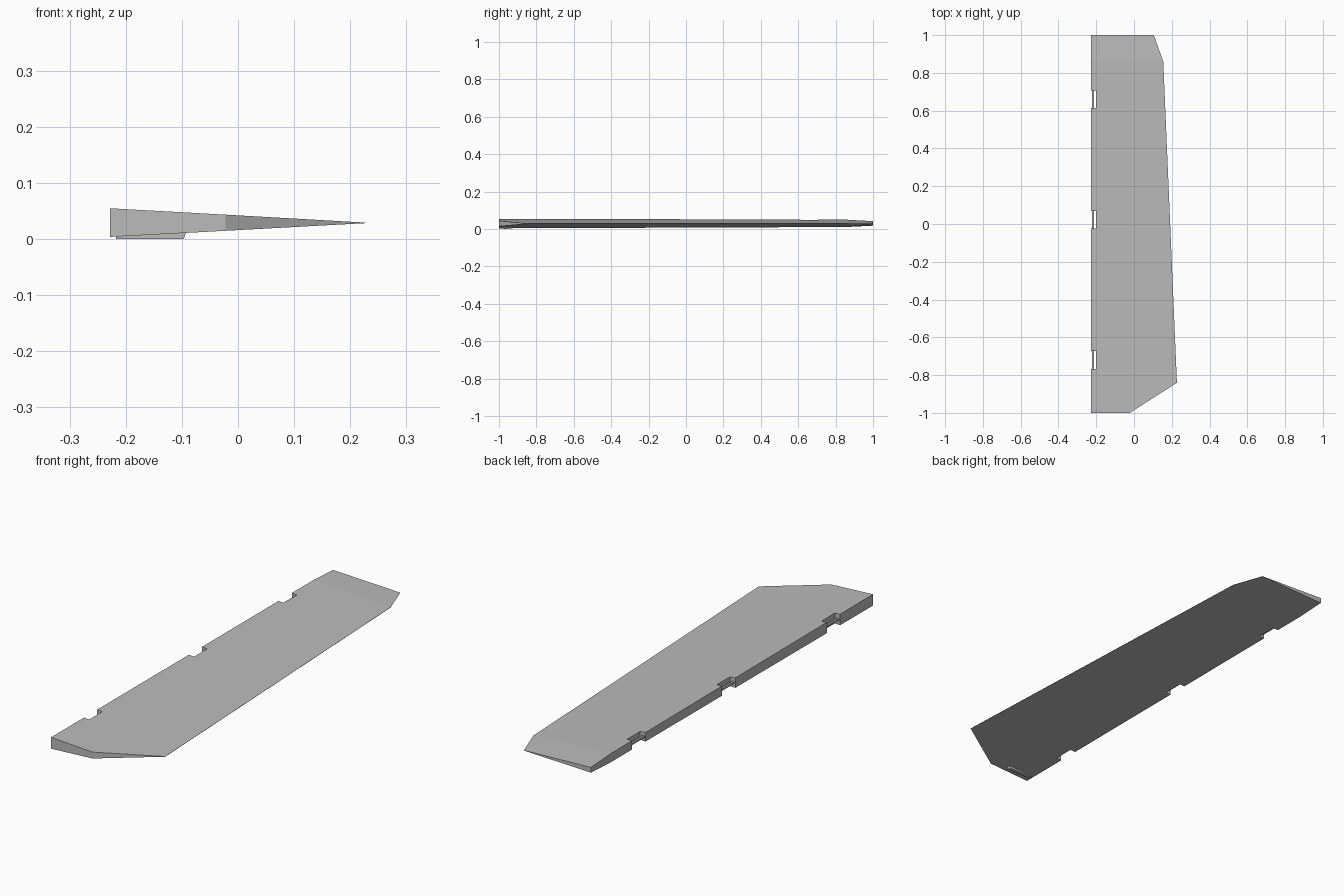
import bpy
import bmesh
from mathutils import Vector

if "Cube" in bpy.data.objects:
    bpy.data.objects.remove(bpy.data.objects["Cube"], do_unlink=True)

grey = bpy.data.materials.new("light grey")
grey.use_nodes = True
colour = (0.5, 0.5, 0.5, 1)
grey.diffuse_color = colour
grey.node_tree.nodes["Principled BSDF"].inputs["Base Color"].default_value = colour

LEAD = -0.228


def finish(name, bm):
    bmesh.ops.recalc_face_normals(bm, faces=bm.faces[:])
    mesh = bpy.data.meshes.new(name)
    bm.to_mesh(mesh)
    bm.free()
    mesh.materials.append(grey)
    obj = bpy.data.objects.new(name, mesh)
    bpy.context.collection.objects.link(obj)
    return obj


def loft(name, sections, cut=None):
    """Join matching cross-sections and cap both ends."""
    bm = bmesh.new()
    rings = [[bm.verts.new(p) for p in s] for s in sections]
    n = len(rings[0])
    for a, b in zip(rings, rings[1:]):
        for i in range(n):
            j = (i + 1) % n
            bm.faces.new((a[i], a[j], b[j], b[i]))
    bm.faces.new(rings[0])
    bm.faces.new(rings[-1])
    if cut:
        res = bmesh.ops.bisect_plane(bm, geom=bm.verts[:] + bm.edges[:] + bm.faces[:],
                                     plane_co=cut[0], plane_no=cut[1], clear_outer=True)
        edges = [e for e in res["geom_cut"] if isinstance(e, bmesh.types.BMEdge)]
        bmesh.ops.holes_fill(bm, edges=edges)
    return finish(name, bm)


def box(name, x0, x1, y0, y1, z0, z1):
    ring = [(x0, z0), (x1, z0), (x1, z1), (x0, z1)]
    return loft(name, [[(x, y, z) for x, z in ring] for y in (y0, y1)])


def wedge(y, trail, low, high):
    mid = 0.029
    return [(LEAD, y, low), (trail, y, mid - 0.0005),
            (trail, y, mid + 0.0005), (LEAD, y, high)]


# Tapered wedge panel with a slanted front corner
corner = Vector((-0.022, -1, 0))
normal = Vector((0.16, -0.25, 0)).normalized()
panel = loft("panel", [wedge(-1, 0.234, 0.004, 0.055),
                       wedge(0.86, 0.155, 0.011, 0.050),
                       wedge(1, 0.105, 0.018, 0.042)], (corner, normal))

# Hinge notches along the thick edge, each crossed by a slim pin
for i, y in enumerate((-0.72, 0.023, 0.66)):
    cutter = box(f"notch_cutter_{i}", LEAD - 0.1, -0.202, y - 0.047, y + 0.047, -0.1, 0.2)
    cutter.hide_render = True
    mod = panel.modifiers.new("notch", 'BOOLEAN')
    mod.operation = 'DIFFERENCE'
    mod.solver = 'EXACT'
    mod.object = cutter
    bpy.context.view_layer.objects.active = panel
    bpy.ops.object.modifier_apply(modifier=mod.name)
    bpy.data.objects.remove(cutter, do_unlink=True)
    box(f"hinge_pin_{i}", -0.222, -0.213, y - 0.049, y + 0.049, 0.025, 0.034)

# Small rib under the front end
rib = [(-0.217, 0), (-0.097, 0), (-0.091, 0.014), (-0.217, 0.014)]
loft("underside_rib", [[(x, y, z) for x, z in rib] for y in (-0.972, -0.956)])
